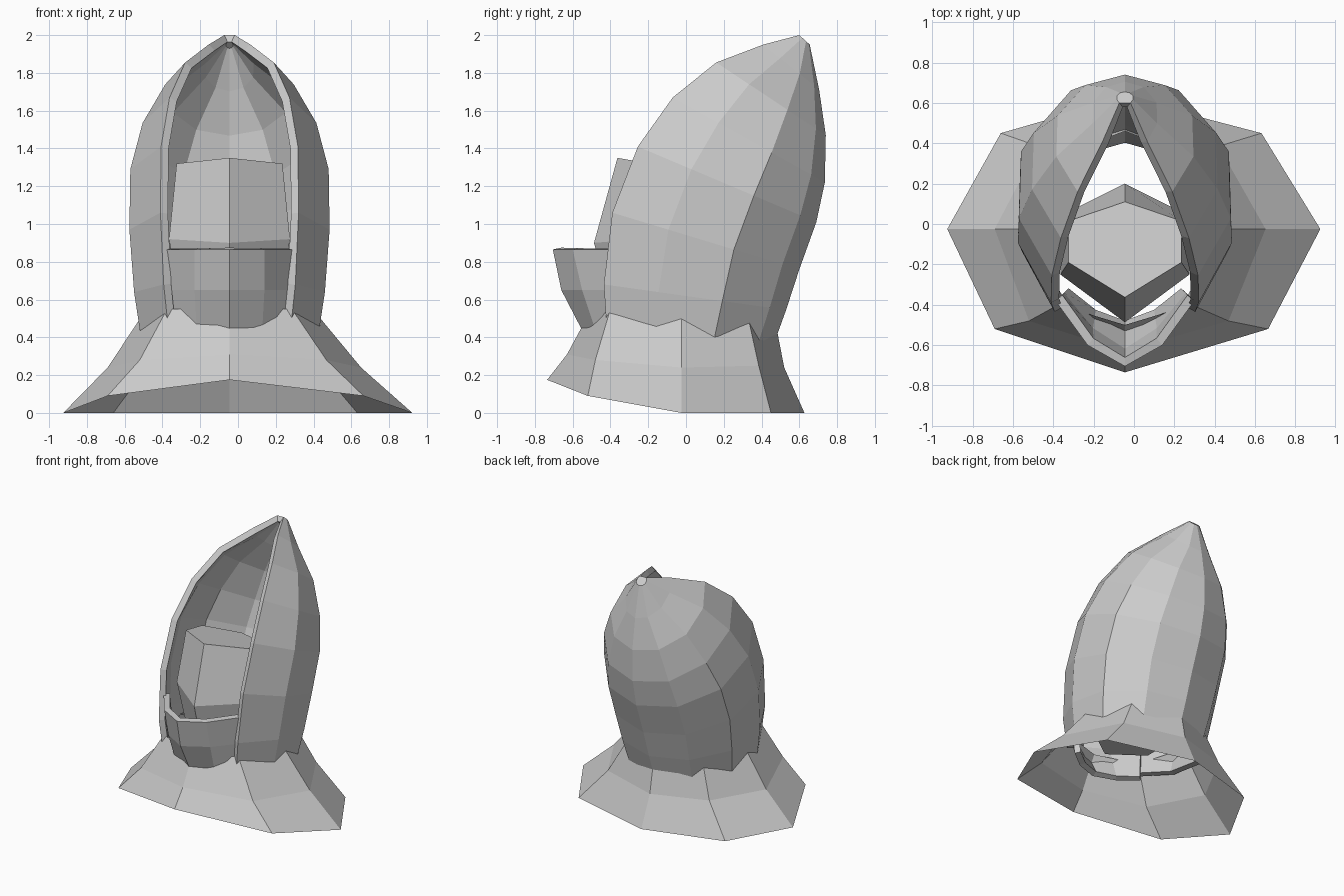
import bpy

if "Cube" in bpy.data.objects:
    bpy.data.objects.remove(bpy.data.objects["Cube"])

CX = -0.045  # mirror line of the figure

mat = bpy.data.materials.new("light_grey")
mat.diffuse_color = (0.6, 0.6, 0.6, 1)
mat.use_nodes = True
mat.node_tree.nodes["Principled BSDF"].inputs["Base Color"].default_value = mat.diffuse_color


def mirrored(half, right_scale=1.0, front=False):
    """Half outline (offset, y, z) on the left -> full outline, clockwise from above."""
    left = [(CX - r, y, z) for r, y, z in half]
    right = [(CX + r * right_scale, y, z) for r, y, z in reversed(half) if r > 0]
    return right + left if front else left + right


def loft(name, rings, closed=True, cap_low=False, cap_top=False, thickness=0.0):
    """Skin a stack of equal outlines, lowest first."""
    n = len(rings[0])
    verts = [p for ring in rings for p in ring]
    faces = []
    for i in range(len(rings) - 1):
        for j in range(n if closed else n - 1):
            k = (j + 1) % n
            faces.append((i * n + j, (i + 1) * n + j, (i + 1) * n + k, i * n + k))
    if cap_low:
        faces.append(tuple(range(n)))
    if cap_top:
        faces.append(tuple(reversed(range(len(verts) - n, len(verts)))))
    mesh = bpy.data.meshes.new(name)
    mesh.from_pydata(verts, [], faces)
    mesh.materials.append(mat)
    obj = bpy.data.objects.new(name, mesh)
    bpy.context.collection.objects.link(obj)
    if thickness:
        mod = obj.modifiers.new("thickness", 'SOLIDIFY')
        mod.thickness = thickness
        mod.offset = -1
    return obj


# Hood: tilted rings given as front y, z, back y, z, half width
hood_rows = [
    (-0.42, 0.45, 0.445, 0.31, 0.47),
    (-0.435, 0.68, 0.53, 0.545, 0.505),
    (-0.39, 1.06, 0.60, 0.76, 0.53),
    (-0.255, 1.41, 0.69, 1.01, 0.525),
    (-0.07, 1.67, 0.735, 1.22, 0.46),
    (0.16, 1.855, 0.74, 1.47, 0.34),
    (0.41, 1.95, 0.705, 1.71, 0.16),
    (0.60, 2.00, 0.655, 1.95, 0.04),
]
# width factor and front-to-back fraction of each lengthwise seam
seams = [(0.69, 0), (1, 0.3), (0.98, 0.65), (0.58, 0.91), (0, 1)]
hood_rings = [
    mirrored([(w * f, yf + (yb - yf) * t, zf + (zb - zf) * t) for f, t in seams])
    for yf, zf, yb, zb, w in hood_rows
]
loft("hood", hood_rings, closed=False, cap_top=True, thickness=0.045)

# Shoulder cape: flared eight-sided skirt with a raised front
cape_rings = [
    mirrored([(0, -0.735, 0.175), (0.645, -0.52, 0.09), (0.88, -0.025, 0),
              (0.615, 0.45, 0), (0, 0.627, 0)], 1.1),
    mirrored([(0, -0.63, 0.31), (0.475, -0.48, 0.28), (0.645, -0.025, 0.24),
              (0.43, 0.385, 0.25), (0, 0.52, 0.24)], 1.08),
    mirrored([(0, -0.50, 0.55), (0.33, -0.40, 0.55), (0.44, -0.025, 0.55),
              (0.335, 0.33, 0.5), (0, 0.46, 0.55)]),
]
loft("shoulder_cape", cape_rings)

# Face guard: curved band across the front
guard_rings = [
    mirrored([(0, -0.52, 0.38), (0.17, -0.46, 0.38), (0.31, -0.35, 0.38)], front=True),
    mirrored([(0, -0.66, 0.65), (0.185, -0.55, 0.65), (0.335, -0.37, 0.65)], front=True),
    mirrored([(0, -0.705, 0.865), (0.185, -0.60, 0.865), (0.345, -0.38, 0.865)], front=True),
]
# drop the doubled centre point ordering: right end, centre, left end
loft("face_guard", guard_rings, closed=False, thickness=0.045)

# Head: six-sided block, widest at the cheeks
head_rings = [
    mirrored([(0, -0.38, 0.5), (0.25, -0.2, 0.5), (0.25, 0.0, 0.5), (0, 0.12, 0.5)]),
    mirrored([(0, -0.487, 0.90), (0.32, -0.25, 0.92), (0.32, 0.04, 0.92), (0, 0.2, 0.9)]),
    mirrored([(0, -0.363, 1.35), (0.28, -0.19, 1.32), (0.28, 0.015, 1.28), (0, 0.11, 1.26)]),
]
loft("head", head_rings, cap_low=True, cap_top=True)
